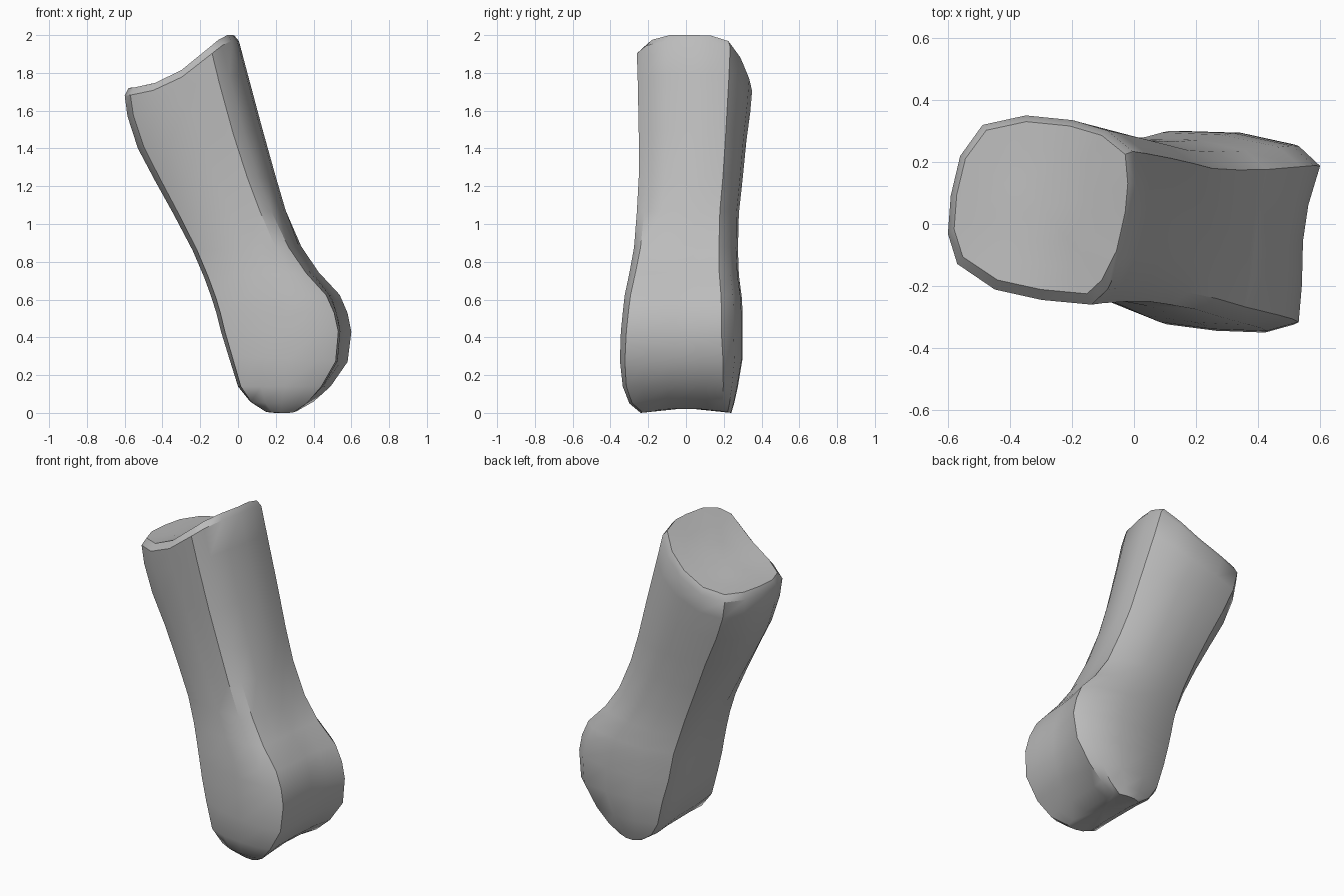
import bpy
import bmesh
import math

default_cube = bpy.data.objects.get("Cube")
if default_cube:
    bpy.data.objects.remove(default_cube, do_unlink=True)

# Unit cross-sections, with matching corners: rounded shaft and grooved lower knuckle
SHAFT = [(-1, -.25), (-.9, -.57), (-.5, -.84), (0, -.95), (.53, -1), (.7, -.84),
         (.87, -.5), (.97, -.05), (1, .28), (.97, .62), (.7, .84), (.33, .95),
         (-.17, 1), (-.63, .9), (-.87, .57), (-.97, .15)]
KNUCKLE = [(-1, -.17), (-.94, -.72), (-.5, -.91), (0, -.98), (.5, -1), (.8, -.91),
           (.83, -.54), (.84, -.1), (.89, .26), (1, .65), (.8, .85), (.25, .98),
           (-.35, 1), (-.88, .82), (-.98, .63), (-1, .23)]

# Stations: left x, left z, right x, right z, front y, back y
STATIONS = [
    (.14, 0, .31, 0, -.24, .24),
    (.06, .05, .4, .05, -.3, .255),
    (0, .14, .49, .14, -.335, .275),
    (-.05, .3, .58, .27, -.35, .3),
    (-.09, .43, .6, .43, -.345, .3),
    (-.115, .53, .58, .53, -.335, .3),
    (-.14, .61, .54, .625, -.325, .295),
    (-.18, .72, .43, .745, -.3, .28),
    (-.24, .86, .34, .88, -.275, .275),
    (-.34, 1.05, .26, 1.07, -.26, .28),
    (-.44, 1.23, .2, 1.25, -.25, .3),
    (-.53, 1.4, .13, 1.5, -.25, .32),
    (-.585, 1.57, .05, 1.8, -.255, .34),
    (-.6, 1.68, .005, 1.97, -.26, .35),
    (-.58, 1.72, -.02, 2, -.225, .33),
]


def station_point(station, u, v):
    """Place a unit section point on a tilted station."""
    left_x, left_z, right_x, right_z, front_y, back_y = station
    across, along = (u + 1) / 2, (v + 1) / 2
    x = left_x + (right_x - left_x) * across
    y = front_y + (back_y - front_y) * along
    rise = across
    if left_z > 1.5:                      # upper joint sweeps up to a peak
        rise = min(max((u - .2 * v + 1) / 1.95, 0), 1) ** 2.2
    z = left_z + (right_z - left_z) * rise
    if left_z < .1:                       # groove under the lower joint
        z += .025 * (1 - v * v)
    return x, y, z


def section_ring(mesh, station, scale=1):
    """Make one ring, blending from the knuckle to the shaft section."""
    height = station[1]
    blend = min(max((height - .5) / .7, 0), 1)
    flare = min(.5 + height * 1.3, 1)     # squarer sections towards the bottom
    ring = []
    for low, high in zip(KNUCKLE, SHAFT):
        u = low[0] + (high[0] - low[0]) * blend
        v = low[1] + (high[1] - low[1]) * blend
        v = math.copysign(abs(v) ** flare, v)
        ring.append(mesh.verts.new(station_point(station, u * scale, v * scale)))
    return ring


def bridge(mesh, lower, upper):
    """Join two rings with quads."""
    for index in range(len(lower)):
        following = (index + 1) % len(lower)
        mesh.faces.new((lower[index], lower[following], upper[following], upper[index]))


def close_ring(mesh, ring, station):
    """Close a ring with a fan around its middle."""
    middle = mesh.verts.new(station_point(station, 0, 0))
    for index in range(len(ring)):
        mesh.faces.new((ring[index], ring[(index + 1) % len(ring)], middle))


# Loft the bone body, then continue the rim inwards as the hollow upper joint
mesh = bmesh.new()
rings = [section_ring(mesh, station) for station in STATIONS]
rings += [section_ring(mesh, STATIONS[-1], scale) for scale in (.7, .4)]
for lower, upper in zip(rings, rings[1:]):
    bridge(mesh, lower, upper)
close_ring(mesh, rings[0], STATIONS[0])
close_ring(mesh, rings[-1], STATIONS[-1])
bmesh.ops.recalc_face_normals(mesh, faces=mesh.faces)

bone_data = bpy.data.meshes.new("finger_bone")
mesh.to_mesh(bone_data)
mesh.free()
bone = bpy.data.objects.new("finger_bone", bone_data)
bpy.context.collection.objects.link(bone)

# Plain grey finish
grey = bpy.data.materials.new("bone_grey")
grey.use_nodes = True
colour = (.5, .5, .5, 1)
grey.diffuse_color = colour
grey.node_tree.nodes["Principled BSDF"].inputs["Base Color"].default_value = colour
bone_data.materials.append(grey)

# Smooth surfaces with crisp joint edges
bpy.ops.object.select_all(action="DESELECT")
bone.select_set(True)
bpy.context.view_layer.objects.active = bone
bpy.ops.object.shade_smooth_by_angle(angle=math.radians(35))
